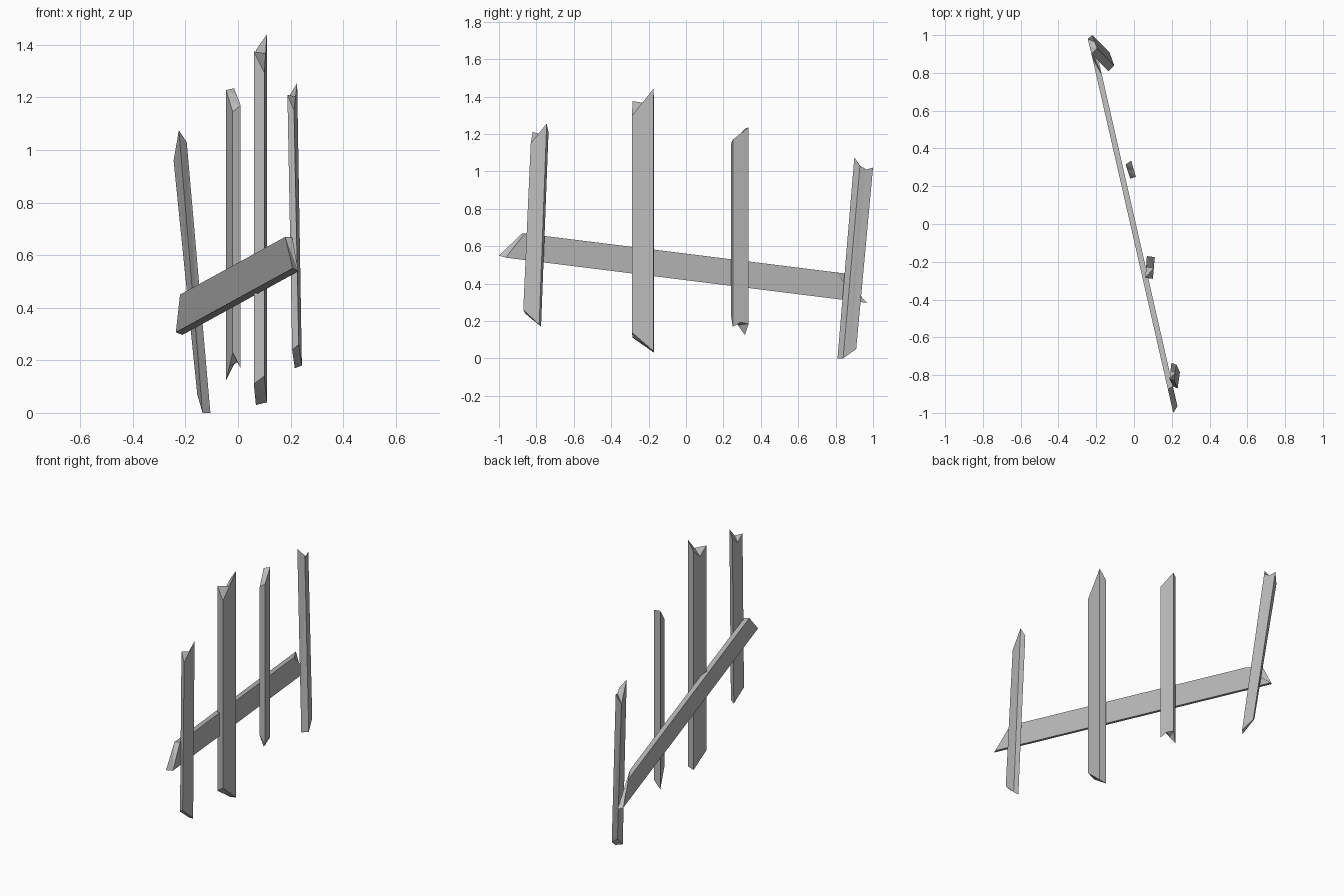
import bpy
import bmesh
from mathutils import Vector

cube = bpy.data.objects.get("Cube")
if cube:
    bpy.data.objects.remove(cube, do_unlink=True)

grey = bpy.data.materials.new("weathered grey")
grey.use_nodes = True
tone = (0.5, 0.5, 0.5, 1)
grey.diffuse_color = tone
grey.node_tree.nodes["Principled BSDF"].inputs["Base Color"].default_value = tone


def board(name, start, end):
    """Join two matching rings of points into a closed, flat-faced board."""
    bm = bmesh.new()
    a = [bm.verts.new(p) for p in start]
    b = [bm.verts.new(p) for p in end]
    n = len(a)
    for i in range(n):
        j = (i + 1) % n
        bm.faces.new((a[i], a[j], b[j], b[i]))
    for ring in (a, b):
        if n == 6:  # splintered end, folded across the middle of the board
            bm.faces.new((ring[0], ring[1], ring[2], ring[5]))
            bm.faces.new((ring[5], ring[2], ring[3], ring[4]))
        else:
            bm.faces.new(ring)
    bmesh.ops.triangulate(bm, faces=[f for f in bm.faces])
    bmesh.ops.recalc_face_normals(bm, faces=bm.faces)
    mesh = bpy.data.meshes.new(name)
    bm.to_mesh(mesh)
    bm.free()
    mesh.materials.append(grey)
    obj = bpy.data.objects.new(name, mesh)
    bpy.context.collection.objects.link(obj)


def picket(name, corners, lean, low_nick=(0, 0), top_nick=(0, 0)):
    """Corners are (x, y, bottom, top); nicks raise the middle of each wide side."""
    rings = []
    for k, nick in ((2, low_nick), (3, top_nick)):
        shift = Vector((*lean, 0)) if k == 3 else Vector((0, 0, 0))
        c = [Vector((p[0], p[1], p[k])) + shift for p in corners]
        outer = (c[1] + c[2]) / 2 + Vector((0, 0, nick[0]))
        inner = (c[3] + c[0]) / 2 + Vector((0, 0, nick[1]))
        rings.append([c[0], c[1], outer, c[2], c[3], inner])
    board(name, *rings)


# Four broken upright pickets
picket("front_picket",
       [(0.206, -0.86, 0.24, 1.21), (0.231, -0.87, 0.26, 1.15),
        (0.243, -0.785, 0.18, 1.255), (0.216, -0.775, 0.17, 1.21)],
       (-0.018, 0.04), top_nick=(0, -0.04))
picket("tall_picket",
       [(0.06, -0.285, 0.11, 1.375), (0.1, -0.29, 0.14, 1.295),
        (0.11, -0.175, 0.04, 1.44), (0.068, -0.17, 0.03, 1.38)],
       (0, 0), top_nick=(0, -0.05))
picket("middle_picket",
       [(-0.02, 0.24, 0.23, 1.145), (0.01, 0.25, 0.17, 1.17),
        (-0.015, 0.335, 0.185, 1.235), (-0.045, 0.315, 0.125, 1.228)],
       (0, 0), low_nick=(0.015, 0))
picket("back_picket",
       [(-0.135, 0.81, 0, 1.075), (-0.105, 0.84, 0, 1.03),
        (-0.13, 0.91, 0.05, 1.02), (-0.155, 0.89, 0.07, 0.96)],
       (-0.09, 0.09), top_nick=(-0.015, 0))


# Sloping cross rail with splintered ends
def rail_point(side, height, y):
    return (side - 0.228 * y, y, height - 0.125 * y)


rail_edges = [(-0.02, 0.425, -1.0, 0.95), (0.01, 0.418, -0.965, 0.97),
              (0.01, 0.56, -0.86, 0.79), (-0.02, 0.56, -0.875, 0.88)]
board("cross_rail",
      [rail_point(s, h, near) for s, h, near, far in rail_edges],
      [rail_point(s, h, far) for s, h, near, far in rail_edges])
